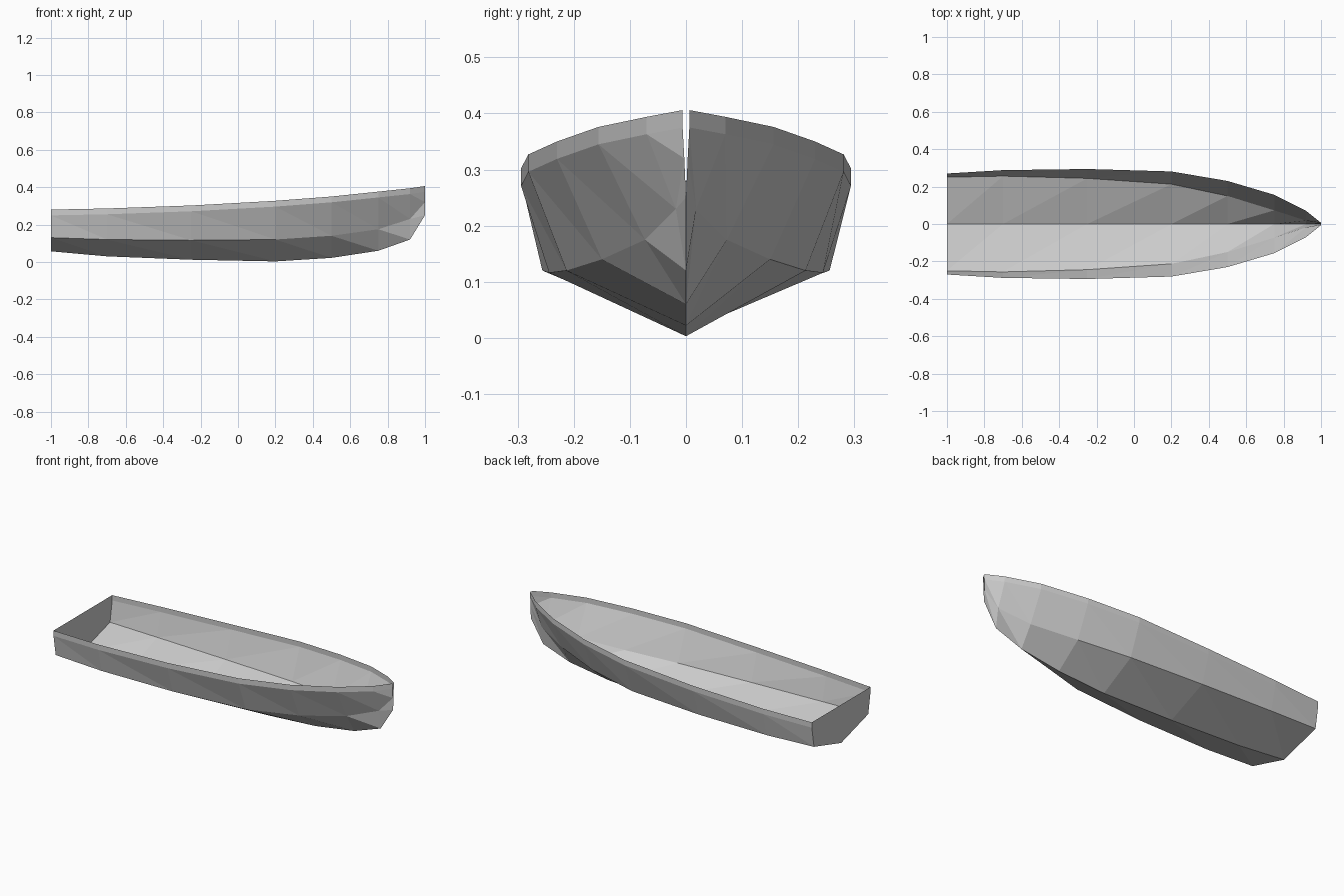
import bpy
import bmesh

default = bpy.data.objects.get("Cube")
if default:
    bpy.data.objects.remove(default, do_unlink=True)

grey = bpy.data.materials.new("hull_grey")
grey.use_nodes = True
colour = (0.6, 0.6, 0.6, 1)
grey.diffuse_color = colour
grey.node_tree.nodes["Principled BSDF"].inputs["Base Color"].default_value = colour

# Stations from stern to bow:
# x, keel z, chine half-width, chine z, sheer half-width, sheer z
stations = [
    (-1.00, .057, .250, .130, .270, .280),
    (-0.70, .030, .256, .120, .288, .286),
    (-0.25, .012, .244, .116, .294, .302),
    (0.20, .003, .213, .120, .281, .327),
    (0.50, .022, .150, .140, .230, .350),
    (0.75, .060, .073, .175, .156, .376),
    (0.92, .120, .018, .230, .070, .394),
    (1.00, .250, .003, .320, .006, .406),
]
BAND = .031  # height of the upright band below the sheer


def section(x, keel, cy, cz, sy, sz):
    """Points around one rib, from right sheer over the keel to left sheer."""
    side = [(sy, sz), (sy, sz - BAND), (cy, cz)]
    right = [(x, -y, z) for y, z in side]
    left = [(x, y, z) for y, z in reversed(side)]
    return right + [(x, 0, keel)] + left


bm = bmesh.new()
ribs = [[bm.verts.new(p) for p in section(*s)] for s in stations]

# Faceted planking between neighbouring ribs
for a, b in zip(ribs, ribs[1:]):
    for j in range(len(a) - 1):
        bm.faces.new((a[j], a[j + 1], b[j + 1]))
        bm.faces.new((a[j], b[j + 1], b[j]))

# Flat transom closing the stern
bm.faces.new(ribs[0])
bmesh.ops.recalc_face_normals(bm, faces=bm.faces)

mesh = bpy.data.meshes.new("boat_hull")
bm.to_mesh(mesh)
bm.free()
mesh.materials.append(grey)
hull = bpy.data.objects.new("boat_hull", mesh)
bpy.context.collection.objects.link(hull)
